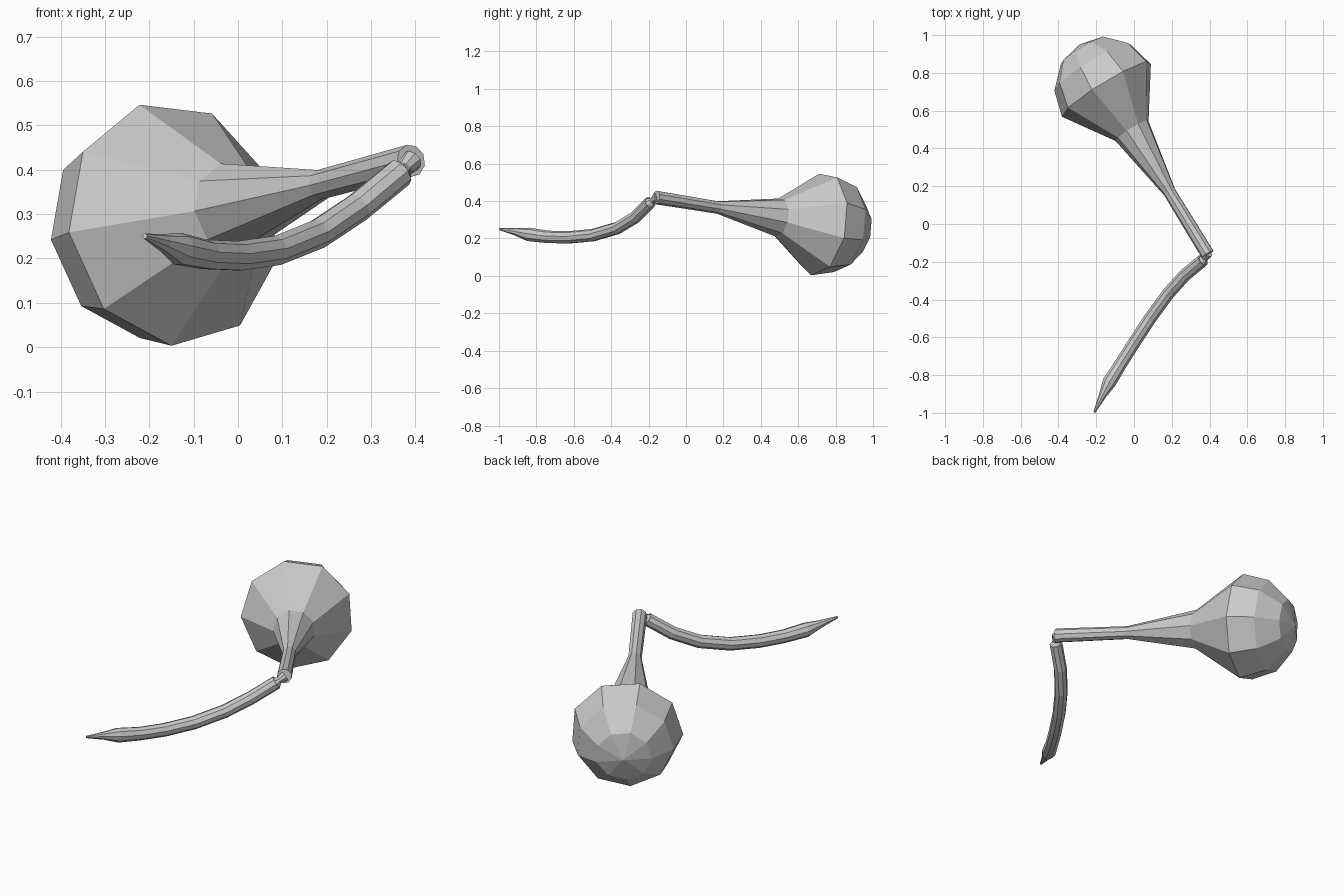
import bpy, bmesh
from math import sin, cos, radians, tau
from mathutils import Vector

if "Cube" in bpy.data.objects:
    bpy.data.objects.remove(bpy.data.objects["Cube"])

SIDES = 9


def tube(name, points, radii, phase):
    """Flat-faced skin of nine-sided rings along a path; zero radius makes a pole."""
    bm = bmesh.new()
    pts = [Vector(p) for p in points]
    rings = []
    for i, (p, r) in enumerate(zip(pts, radii)):
        t = (pts[min(i + 1, len(pts) - 1)] - pts[max(i - 1, 0)]).normalized()
        u = t.cross(Vector((0, 0, 1))).normalized()
        v = u.cross(t)
        if r == 0:
            rings.append([bm.verts.new(p)])
            continue
        ring = []
        for k in range(SIDES):
            a = radians(phase) + tau * k / SIDES
            ring.append(bm.verts.new(p + r * (u * cos(a) + v * sin(a))))
        rings.append(ring)
    for a, b in zip(rings, rings[1:]):
        for k in range(SIDES):
            j = (k + 1) % SIDES
            if len(b) == 1:
                bm.faces.new((a[k], a[j], b[0]))
            else:
                bm.faces.new((a[k], a[j], b[j], b[k]))
    for ring in (rings[0], rings[-1]):
        if len(ring) > 1:
            bm.faces.new(ring)
    bmesh.ops.recalc_face_normals(bm, faces=bm.faces[:])
    mesh = bpy.data.meshes.new(name)
    bm.to_mesh(mesh)
    bm.free()
    ob = bpy.data.objects.new(name, mesh)
    bpy.context.collection.objects.link(ob)
    return ob


# Bulb: slim neck flaring to a wide ring, closed by a hemisphere
start = Vector((0.39, -0.16, 0.42))
centre = Vector((-0.145, 0.715, 0.278))
axis = (centre - start).normalized()
length = (centre - start).length
R = 0.279
profile = [(0, 0.037), (0.39, 0.034), (0.775, 0.104), (length, R)]
profile += [(length + R * sin(radians(a)), R * cos(radians(a))) for a in (30, 60)]
profile.append((length + R, 0))
tube("bulb_head", [start + axis * s for s, _ in profile], [r for _, r in profile], 24)

# Curved handle rod with a pinched tapering tip
path = [(0.365, -0.192, 0.393), (0.27, -0.27, 0.315), (0.18, -0.37, 0.255),
        (0.085, -0.50, 0.217), (0.0, -0.63, 0.205), (-0.07, -0.74, 0.208),
        (-0.132, -0.84, 0.221), (-0.168, -0.91, 0.235), (-0.21, -0.997, 0.25)]
tube("handle_rod", path, [0.034] * 6 + [0.037, 0.02, 0.006], 10)

# Short pinched joint between the handle and the neck
tube("joint", [(0.362, -0.196, 0.389), (0.374, -0.182, 0.402), (0.39, -0.155, 0.42)],
     [0.033, 0.018, 0.026], 10)
